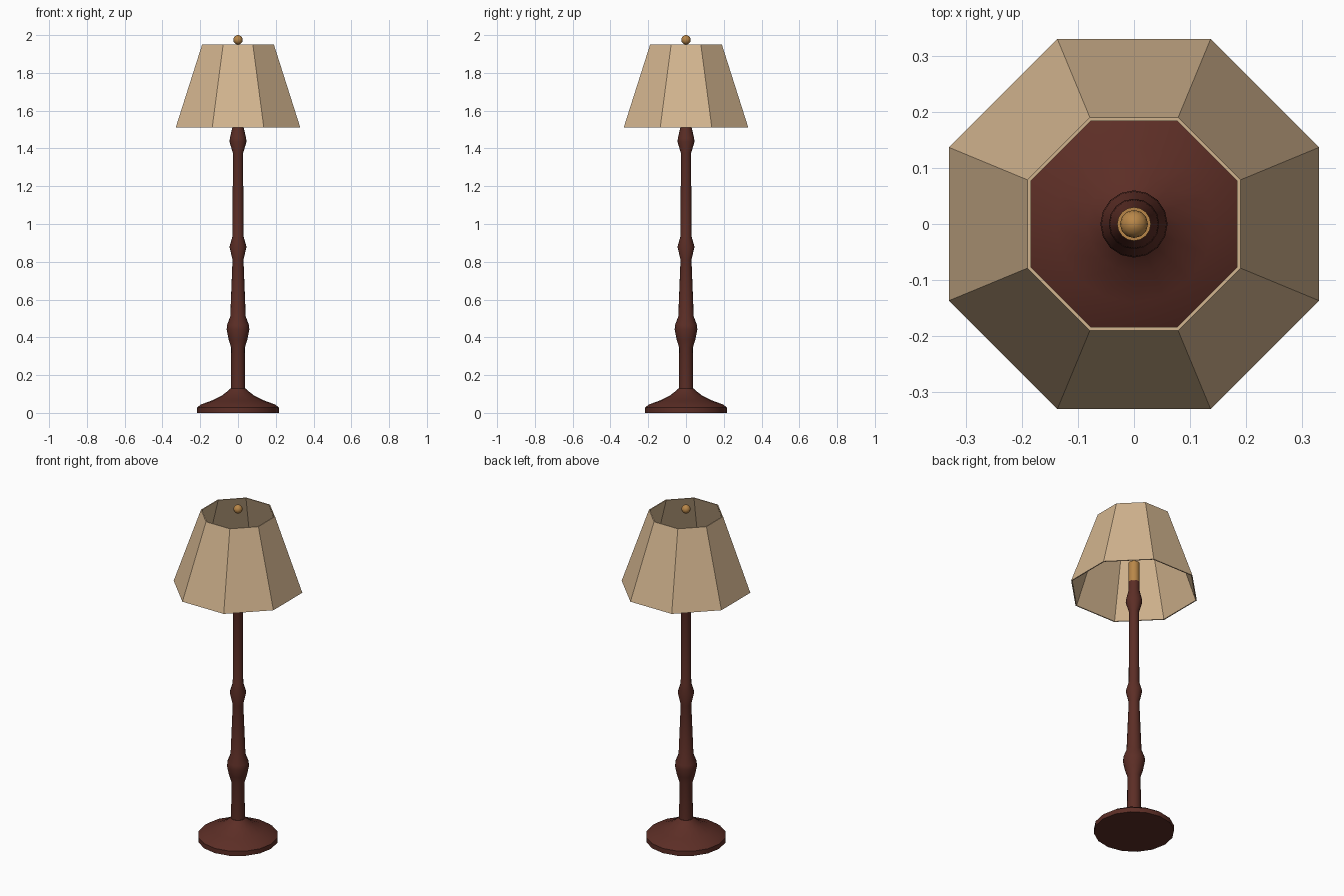
import bpy, bmesh, math

cube = bpy.data.objects.get("Cube")
if cube:
    bpy.data.objects.remove(cube, do_unlink=True)


def material(name, rgb):
    mat = bpy.data.materials.new(name)
    mat.use_nodes = True
    colour = (*rgb, 1)
    mat.diffuse_color = colour
    mat.node_tree.nodes["Principled BSDF"].inputs["Base Color"].default_value = colour
    return mat


def lathe(name, profile, sides, mat, turn=0.0, closed=False, smooth=None):
    """Spin (radius, height) points about z; closed joins the last ring to the first."""
    bm = bmesh.new()
    rings = []
    for r, z in profile:
        angles = [turn + math.tau * i / sides for i in range(sides)]
        rings.append([bm.verts.new((r * math.cos(a), r * math.sin(a), z)) for a in angles])
    pairs = list(zip(rings, rings[1:]))
    if closed:
        pairs.append((rings[-1], rings[0]))
    else:
        bm.faces.new(rings[0][::-1])
        bm.faces.new(rings[-1])
    for low, high in pairs:
        for i in range(sides):
            j = (i + 1) % sides
            bm.faces.new((low[i], low[j], high[j], high[i]))
    bmesh.ops.recalc_face_normals(bm, faces=bm.faces)
    mesh = bpy.data.meshes.new(name)
    bm.to_mesh(mesh)
    bm.free()
    mesh.materials.append(mat)
    obj = bpy.data.objects.new(name, mesh)
    bpy.context.collection.objects.link(obj)
    if smooth:
        bpy.ops.object.select_all(action='DESELECT')
        obj.select_set(True)
        bpy.context.view_layer.objects.active = obj
        bpy.ops.object.shade_smooth_by_angle(angle=math.radians(smooth))
    return obj


wood = material("dark_red_wood", (0.107, 0.027, 0.019))
linen = material("tan_linen", (0.65, 0.46, 0.275))
brass = material("brass", (0.48, 0.24, 0.065))

# Round foot flaring up into the post
lathe("base", [(0.218, 0), (0.218, 0.028), (0.195, 0.045), (0.14, 0.065),
               (0.085, 0.092), (0.055, 0.115), (0.04, 0.13)], 16, wood, smooth=40)

# Turned post with three swellings
lathe("post", [(0.038, 0.12), (0.036, 0.345), (0.05, 0.39), (0.06, 0.44), (0.058, 0.465),
               (0.041, 0.51), (0.029, 0.81), (0.045, 0.88), (0.029, 0.935),
               (0.027, 1.375), (0.045, 1.435), (0.043, 1.455), (0.03, 1.51),
               (0.03, 1.56)], 16, wood, smooth=40)

# Bulb socket inside the shade
lathe("socket", [(0.03, 1.555), (0.03, 1.68)], 16, brass, smooth=40)

# Eight-sided shade, open at both ends, with a thin wall
corner = 1 / math.cos(math.pi / 8)
wall = [(0.33, 1.51), (0.19, 1.95), (0.184, 1.95), (0.324, 1.51)]
lathe("shade", [(r * corner, z) for r, z in wall], 8, linen, turn=math.pi / 8, closed=True)

# Small ball finial
ball = [(0.025 * math.sin(t), 1.975 - 0.025 * math.cos(t))
        for t in (math.pi * k / 8 for k in range(1, 8))]
lathe("finial", [(0.004, 1.95)] + ball + [(0.004, 2.0)], 12, brass, smooth=50)
